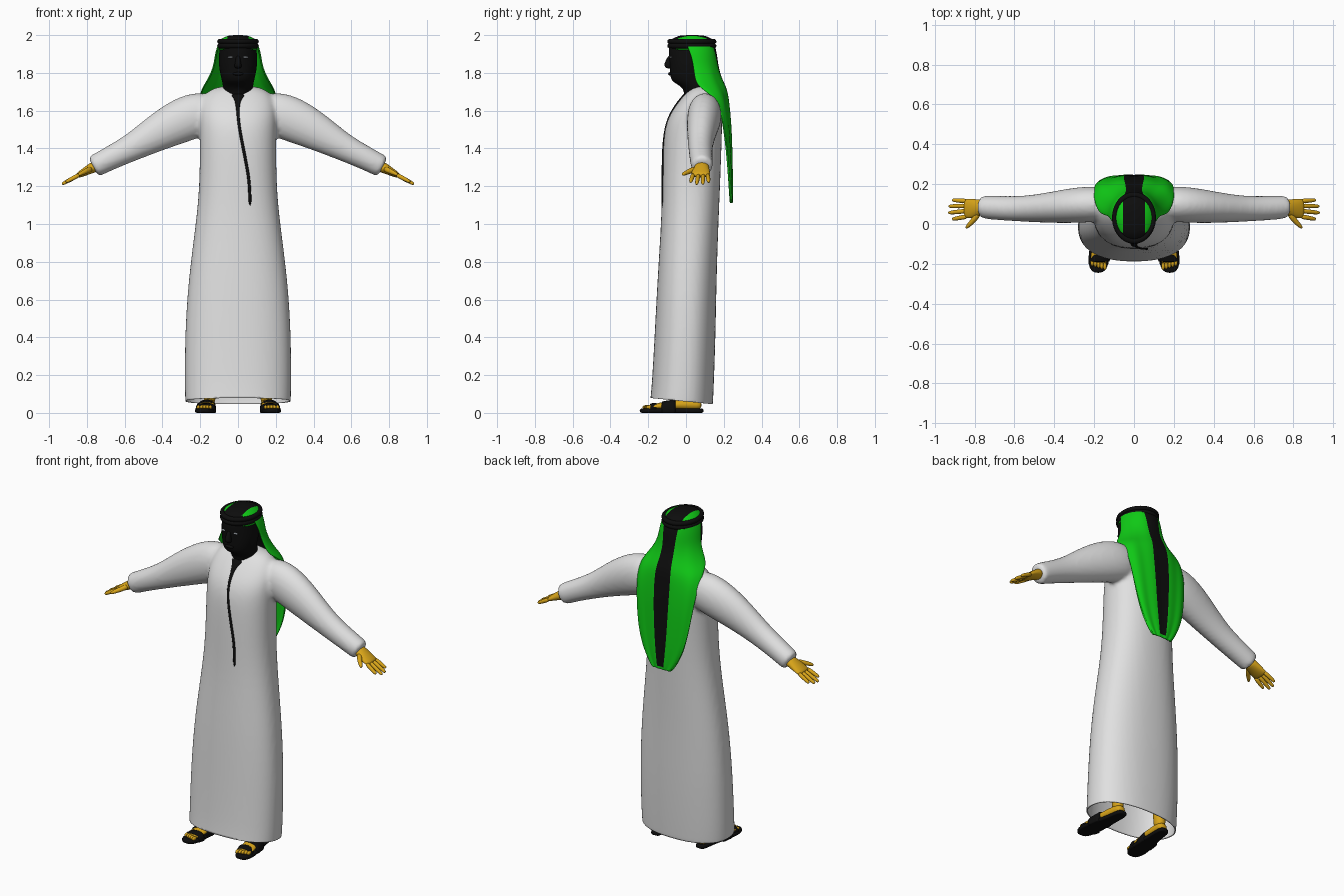
import bpy, bmesh
from math import sin, cos, asin, pi, radians
from mathutils import Vector
from mathutils.bvhtree import BVHTree

if "Cube" in bpy.data.objects:
    bpy.data.objects.remove(bpy.data.objects["Cube"])


def material(name, rgb):
    m = bpy.data.materials.new(name)
    m.use_nodes = True
    m.diffuse_color = (*rgb, 1)
    bsdf = m.node_tree.nodes["Principled BSDF"]
    bsdf.inputs["Base Color"].default_value = (*rgb, 1)
    bsdf.inputs["Roughness"].default_value = 0.8
    return m


WHITE = material("robe white", (0.75, 0.75, 0.75))
BLACK = material("black", (0.004, 0.004, 0.004))
GREEN = material("scarf green", (0.005, 0.6, 0.008))
SKIN = material("golden skin", (0.7, 0.38, 0.01))
EYE = material("eye grey", (0.6, 0.65, 0.7))


def loft(bm, rows, n=16, side=(0, 1, 0), axis=None, power=2):
    """Closed tube through rows of (x, y, z, half width, half depth)."""
    pts = [Vector(r[:3]) for r in rows]
    rings = []
    for i, r in enumerate(rows):
        t = Vector(axis) if axis else pts[min(i + 1, len(pts) - 1)] - pts[max(i - 1, 0)]
        u = t.normalized().cross(Vector(side)).normalized()
        v = u.cross(t.normalized())
        ring = []
        for k in range(n):
            c, s = cos(2 * pi * k / n), sin(2 * pi * k / n)
            c = abs(c) ** (2 / power) * (1 if c > 0 else -1)
            s = abs(s) ** (2 / power) * (1 if s > 0 else -1)
            ring.append(bm.verts.new(pts[i] + u * c * r[3] + v * s * r[4]))
        rings.append(ring)
    for a, b in zip(rings, rings[1:]):
        for k in range(n):
            bm.faces.new((a[k], a[(k + 1) % n], b[(k + 1) % n], b[k]))
    bm.faces.new(rings[0])
    bm.faces.new(rings[-1])


def ball(bm, loc, size):
    new = bmesh.ops.create_uvsphere(bm, u_segments=16, v_segments=10, radius=1)["verts"]
    bmesh.ops.scale(bm, vec=size, verts=new)
    bmesh.ops.translate(bm, vec=loc, verts=new)


def finish(bm, name, mats, subsurf=0, mirror=False):
    bmesh.ops.recalc_face_normals(bm, faces=bm.faces)
    me = bpy.data.meshes.new(name)
    bm.to_mesh(me)
    bm.free()
    for m in mats:
        me.materials.append(m)
    me.shade_smooth()
    ob = bpy.data.objects.new(name, me)
    bpy.context.collection.objects.link(ob)
    if mirror:
        ob.modifiers.new("Mirror", 'MIRROR').use_mirror_merge = False
    if subsurf:
        mod = ob.modifiers.new("Subsurf", 'SUBSURF')
        mod.levels = mod.render_levels = subsurf
    return ob


# Robe: body and sleeves fused into one smooth skin
bm = bmesh.new()
body = [(0.0, -.025, .278, .168), (.05, -.025, .28, .168), (.12, -.018, .283, .165),
        (.4, -.005, .283, .162), (.7, .005, .265, .157), (1.0, .02, .224, .152),
        (1.2, .027, .204, .154), (1.45, .034, .202, .156), (1.55, .045, .206, .147),
        (1.62, .064, .205, .126), (1.69, .085, .18, .09), (1.735, .1, .11, .055)]
loft(bm, [(0, y, z, a, b) for z, y, a, b in body], 32, axis=(0, 0, 1), power=2.3)
sleeve = [(.10, .10, 1.60, .10, .08), (.24, .10, 1.578, .128, .095), (.40, .083, 1.50, .106, .08),
          (.55, .075, 1.41, .073, .064), (.68, .08, 1.347, .063, .062),
          (.755, .085, 1.308, .06, .058), (.768, .085, 1.301, .058, .056)]
for s in (1, -1):
    loft(bm, [(s * x, *rest) for x, *rest in sleeve], 24)
robe = finish(bm, "robe", [WHITE], subsurf=2)
mod = robe.modifiers.new("Fuse", 'REMESH')
mod.mode, mod.voxel_size = 'VOXEL', 0.012
mod = robe.modifiers.new("Soften", 'SMOOTH')
mod.factor, mod.iterations = 0.5, 6
bpy.context.view_layer.update()
skin = bpy.data.meshes.new_from_object(robe.evaluated_get(bpy.context.evaluated_depsgraph_get()))
robe.modifiers.clear()

# Open the hem along a plane that rises to the front
bm = bmesh.new()
bm.from_mesh(skin)
bmesh.ops.bisect_plane(bm, geom=bm.verts[:] + bm.edges[:] + bm.faces[:],
                       plane_co=(0, 0, .06), plane_no=(0, .1, 1), clear_inner=True)
surface = BVHTree.FromBMesh(bm)
bm.to_mesh(skin)
bm.free()
skin.shade_smooth()
robe.data = skin
mod = robe.modifiers.new("Cloth", 'SOLIDIFY')
mod.thickness, mod.offset = 0.006, -1

# Black front trim, laid on the chest
bm = bmesh.new()
trim = []
for x, z, w in [(0, 1.69, .05), (0, 1.665, .02), (-.002, 1.63, .011), (0, 1.58, .008), (.005, 1.52, .008),
                (.02, 1.44, .008), (.038, 1.35, .008), (.053, 1.27, .008), (.062, 1.2, .008), (.064, 1.09, .009)]:
    hit = surface.ray_cast(Vector((x, -1, z)), Vector((0, 1, 0)))[0]
    trim.append((x, hit.y - .001, z, w, .007))
loft(bm, trim, 10)
finish(bm, "front_trim", [BLACK], subsurf=1)

# Head with neck, chin and nose
bm = bmesh.new()
head = [(1.64, .08, .05, .07), (1.68, .065, .066, .078), (1.715, .06, .078, .07), (1.745, .04, .083, .095),
        (1.76, .02, .086, .1), (1.80, .02, .096, .106), (1.85, .025, .104, .112),
        (1.90, .03, .1, .122), (1.95, .03, .1, .122), (1.975, .03, .08, .1)]
loft(bm, [(0, y, z, a, b) for z, y, a, b in head], 24, axis=(0, 0, 1))
loft(bm, [(0, -.082, 1.895, .011, .012), (0, -.092, 1.86, .014, .018), (0, -.096, 1.84, .021, .024),
          (0, -.088, 1.822, .018, .016)], 12, axis=(0, 0, 1))
ball(bm, (0, -.083, 1.795), (.03, .012, .009))
finish(bm, "head", [BLACK], subsurf=1)

bm = bmesh.new()
ball(bm, (.041, -.081, 1.883), (.014, .006, .005))
finish(bm, "eyes", [EYE], mirror=True)

# Scarf crown: a dome with a black band over the top
bm = bmesh.new()
crown = [(1.92, .101, .12), (1.96, .1, .118), (1.982, .086, .102), (1.996, .055, .07), (2.0, .02, .025)]
loft(bm, [(0, .032, z, a, b) for z, a, b in crown], 32, axis=(0, 0, 1))
for x in (.055, -.055):
    bmesh.ops.bisect_plane(bm, geom=bm.verts[:] + bm.edges[:] + bm.faces[:],
                           plane_co=(x, 0, 0), plane_no=(1, 0, 0))
for f in bm.faces:
    c = f.calc_center_median()
    f.material_index = 0 if abs(c.x) > .055 and c.y > -.05 else 1
finish(bm, "scarf_crown", [GREEN, BLACK])

# Scarf drape: rows of (height, half width, centre y, depth, sweep angle, stripe half width)
bm = bmesh.new()
drape = [(1.955, .102, .03, .122, 105, .055), (1.90, .118, .035, .128, 95, .048),
         (1.84, .125, .042, .126, 92, .042), (1.78, .148, .05, .13, 95, .042),
         (1.73, .18, .06, .145, 93, .047), (1.69, .2, .12, .097, 90, .052),
         (1.62, .2, .17, .055, 90, .055), (1.5, .188, .195, .04, 90, .052),
         (1.35, .168, .213, .025, 90, .044), (1.24, .14, .222, .018, 90, .035),
         (1.16, .1, .228, .012, 90, .026), (1.125, .075, .231, .009, 90, .022), (1.11, .06, .233, .007, 90, .02)]
OUTER = 7
grid = []
for z, hw, yc, hd, sweep, w in drape:
    t0, t1 = asin(w / hw), radians(sweep)
    wing = [t0 + (t1 - t0) * k / OUTER for k in range(OUTER + 1)]
    angles = [-t for t in reversed(wing)] + [0] + wing
    ripple = .006 if z < 1.8 else 0
    grid.append([bm.verts.new((hw * sin(t), yc + hd * cos(t) + ripple * sin(5 * t) ** 2, z)) for t in angles])
for j, (a, b) in enumerate(zip(grid, grid[1:])):
    for k in range(len(a) - 1):
        f = bm.faces.new((a[k], a[k + 1], b[k + 1], b[k]))
        f.material_index = 1 if k in (OUTER, OUTER + 1) and j < len(grid) - 2 else 0
scarf = finish(bm, "scarf_drape", [GREEN, BLACK])
mod = scarf.modifiers.new("Cloth", 'SOLIDIFY')
mod.thickness, mod.offset = 0.01, 0
mod = scarf.modifiers.new("Subsurf", 'SUBSURF')
mod.levels = mod.render_levels = 2

# Double head cord
for i, z in enumerate((1.943, 1.966)):
    bpy.ops.mesh.primitive_torus_add(major_segments=48, minor_segments=12, major_radius=.105,
                                     minor_radius=.0135, location=(0, .031, z))
    cord = bpy.context.object
    cord.name = ("lower", "upper")[i] + "_head_cord"
    cord.scale = (.93, 1.1, 1)
    cord.data.materials.append(BLACK)
    cord.data.shade_smooth()

# Hands: palm, four fingers and thumb
bm = bmesh.new()
loft(bm, [(.74, .085, 1.312, .033, .038), (.775, .083, 1.296, .028, .04), (.81, .078, 1.277, .022, .05),
          (.84, .078, 1.261, .016, .05), (.852, .078, 1.254, .012, .046)], 16)
for y0, y1, reach in [(.038, .024, .07), (.066, .056, .09), (.091, .089, .088), (.115, .12, .07)]:
    base, tip = Vector((.835, y0, 1.263)), Vector((.842 + reach, y1, 1.262 - reach * .57))
    loft(bm, [(*base.lerp(tip, f), r, r) for f, r in ((0, .013), (.5, .012), (.9, .01), (1, .006))], 10)
loft(bm, [(.775, .06, 1.294, .016, .018), (.80, .025, 1.282, .015, .015), (.825, -.002, 1.27, .012, .012),
          (.845, -.022, 1.26, .007, .008)], 10, side=(0, 0, 1))
finish(bm, "hands", [SKIN], subsurf=1, mirror=True)

# Feet with ankles and toes
bm = bmesh.new()
foot = [(.15, .082, .035, .022, .016), (.15, .06, .042, .033, .028), (.155, 0, .045, .035, .032),
        (.165, -.1, .04, .042, .024), (.175, -.17, .032, .045, .014), (.178, -.2, .03, .042, .012)]
loft(bm, foot, 16, side=(0, 0, 1))
loft(bm, [(.15, .04, .035, .03, .036), (.15, .04, .1, .032, .036), (.145, .035, .3, .045, .048)], 16)
for k in range(5):
    ball(bm, (.146 + .016 * k, -.212 + .005 * k, .03), (.0095, .02, .011))
finish(bm, "feet", [SKIN], subsurf=1, mirror=True)

# Sandals: sole and two straps
bm = bmesh.new()
sole = [(.15, .094, .018), (.15, .075, .036), (.155, 0, .036), (.168, -.1, .052),
        (.177, -.18, .056), (.18, -.225, .044), (.18, -.246, .02)]
loft(bm, [(x, y, .011, w, .0125) for x, y, w in sole], 16, side=(0, 0, 1), axis=(0, -1, 0), power=4)
for y0, y1, z0, z1 in [(-.055, -.13, .07, .058), (-.155, -.19, .052, .047)]:
    rows = [(.165 + .01 * k, y0 + (y1 - y0) * k, .015, .052, z0 + (z1 - z0) * k - .012) for k in (0, .05, .95, 1)]
    loft(bm, rows, 20, side=(0, 0, 1), axis=(0, -1, 0), power=2.4)
# keep the straps from reaching under the sole
for v in bm.verts:
    v.co.z = max(v.co.z, 0)
finish(bm, "sandals", [BLACK], subsurf=1, mirror=True)
